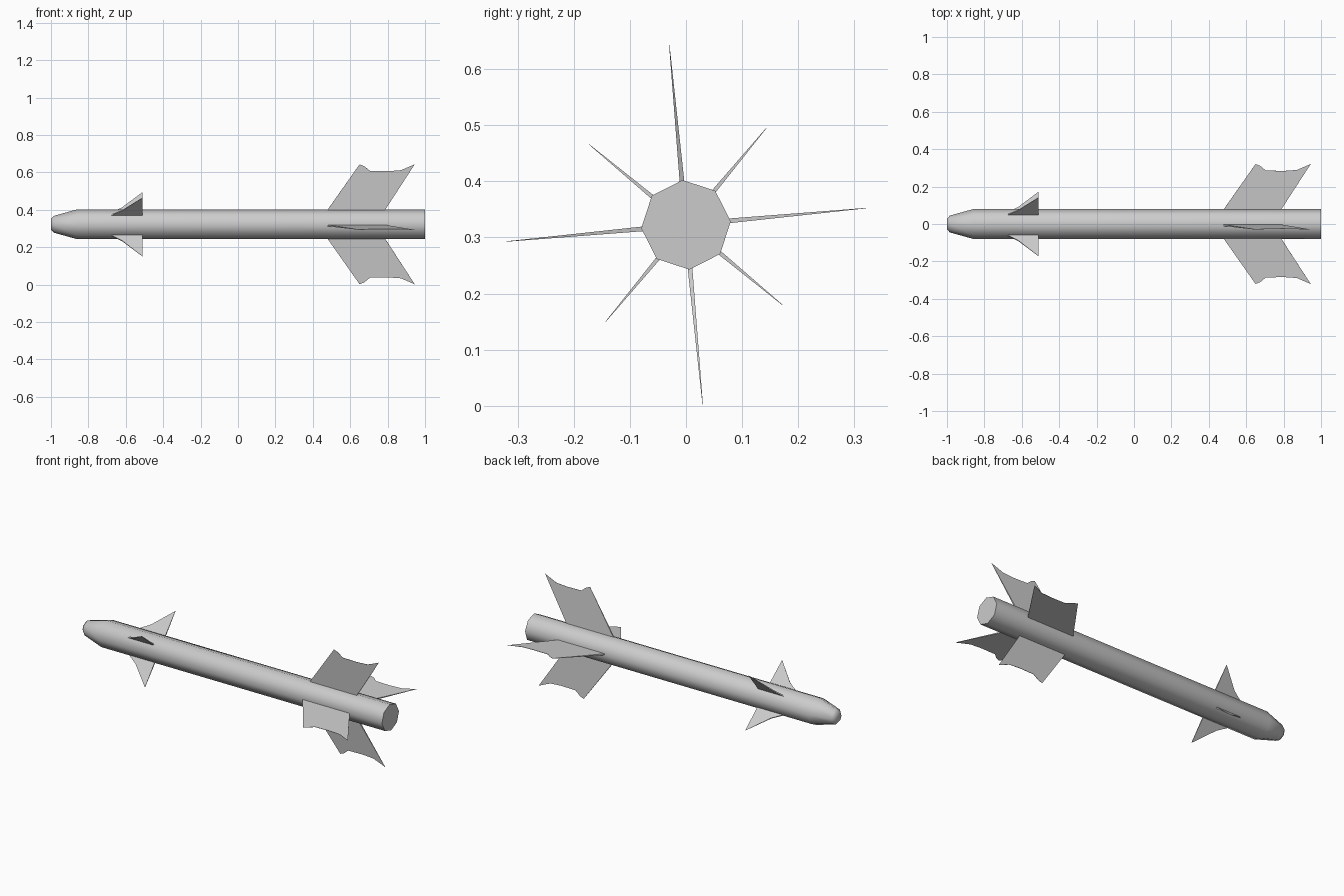
import bpy, bmesh
from math import radians, sin, cos

cube = bpy.data.objects.get("Cube")
if cube:
    bpy.data.objects.remove(cube)

AXIS_Z = 0.3225
SIDES = 8

grey = bpy.data.materials.new("light grey metal")
grey.use_nodes = True
colour = (0.6, 0.6, 0.6, 1)
grey.diffuse_color = colour
grey.node_tree.nodes["Principled BSDF"].inputs["Base Color"].default_value = colour


def polar(x, r, deg, side=0.0):
    """Point at distance r from the body axis, shifted sideways."""
    a = radians(deg)
    return (x, r * cos(a) - side * sin(a), AXIS_Z + r * sin(a) + side * cos(a))


def finish(name, bm):
    bmesh.ops.recalc_face_normals(bm, faces=bm.faces)
    mesh = bpy.data.meshes.new(name)
    bm.to_mesh(mesh)
    bm.free()
    mesh.materials.append(grey)
    obj = bpy.data.objects.new(name, mesh)
    bpy.context.collection.objects.link(obj)
    bpy.ops.object.select_all(action="DESELECT")
    obj.select_set(True)
    bpy.context.view_layer.objects.active = obj
    bpy.ops.object.shade_smooth_by_angle(angle=radians(60))


def make_body():
    """Octagonal tube with a blunt tapered nose."""
    profile = [(-1, 0.028), (-0.985, 0.045), (-0.86, 0.08), (1, 0.08)]
    bm = bmesh.new()
    rings = [[bm.verts.new(polar(x, r, 4.5 + i * 360 / SIDES)) for i in range(SIDES)]
             for x, r in profile]
    for a, b in zip(rings, rings[1:]):
        for i in range(SIDES):
            j = (i + 1) % SIDES
            bm.faces.new((a[i], a[j], b[j], b[i]))
    bm.faces.new(rings[0])
    bm.faces.new(rings[-1])
    finish("body", bm)


def make_fin(name, outline, deg, tip):
    """Thin wedge that narrows from the body to its tip."""
    bm = bmesh.new()
    sheets = []
    for sign in (1, -1):
        sheets.append([bm.verts.new(polar(x, r, deg, sign * (0.0004 + 0.005 * (tip - r) / tip)))
                       for x, r in outline])
    for sheet in sheets:
        bm.faces.new(sheet)
    a, b = sheets
    for i in range(len(a)):
        j = (i + 1) % len(a)
        bm.faces.new((a[i], a[j], b[j], b[i]))
    finish(name, bm)


make_body()

# Outlines as (distance along body, distance from axis)
tail = [(0.47, 0.065), (0.65, 0.322), (0.675, 0.312), (0.705, 0.287), (0.80, 0.285),
        (0.87, 0.29), (0.945, 0.322), (0.785, 0.075), (0.785, 0.065)]
nose = [(-0.70, 0.065), (-0.62, 0.115), (-0.51, 0.224), (-0.51, 0.065)]

for i, place in enumerate(("left", "top", "right", "bottom")):
    make_fin("tail_fin_" + place, tail, 5.3 + 90 * i, 0.322)
    make_fin("nose_fin_%d" % (i + 1), nose, 50.3 + 90 * i, 0.224)
